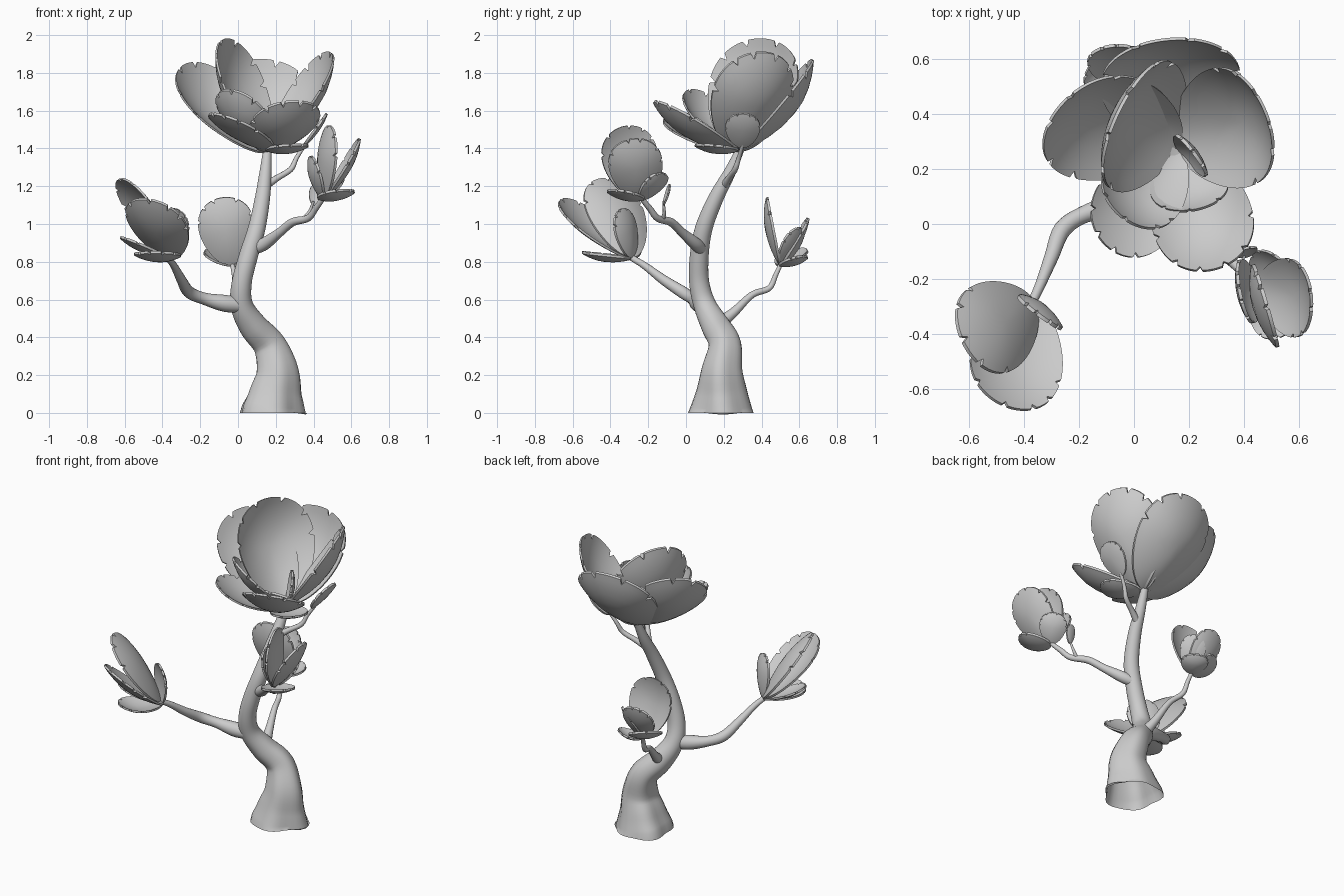
import bpy, bmesh, math, random
from mathutils import Vector as V

random.seed(4)


def finish(name, bm, angle=40):
    bmesh.ops.recalc_face_normals(bm, faces=bm.faces)
    me = bpy.data.meshes.new(name)
    bm.to_mesh(me)
    bm.free()
    ob = bpy.data.objects.new(name, me)
    bpy.context.collection.objects.link(ob)
    bpy.ops.object.select_all(action='DESELECT')
    ob.select_set(True)
    bpy.context.view_layer.objects.active = ob
    bpy.ops.object.shade_smooth_by_angle(angle=math.radians(angle))
    return ob


def spline(p, steps):
    # Catmull-Rom through 4D points (x, y, z, radius)
    p = [V(q) for q in p]
    p = [2 * p[0] - p[1]] + p + [2 * p[-1] - p[-2]]
    out = []
    for i in range(1, len(p) - 2):
        a, b, c, d = p[i - 1:i + 3]
        for k in range(steps):
            t = k / steps
            out.append(0.5 * (2 * b + (c - a) * t + (2 * a - 5 * b + 4 * c - d) * t * t
                              + (3 * b - a - 3 * c + d) * t ** 3))
    return out + [p[-2]]


def limb(name, pts, sides=16, steps=5, start=None, ridge=0.0):
    path = spline(pts, steps)
    bm = bmesh.new()
    rings = []
    ref = V((1, 0.2, 0))
    for i, q in enumerate(path):
        c = q.to_3d()
        t = (path[min(i + 1, len(path) - 1)].to_3d() - path[max(i - 1, 0)].to_3d()).normalized()
        if i == 0 and start:
            t = V(start)
        ref = (ref - t * ref.dot(t)).normalized()
        side = t.cross(ref)
        ring = []
        for k in range(sides):
            a = 2 * math.pi * k / sides
            amp = ridge * max(0, 1 - c.z / 0.6)
            r = q[3] * (1 + 0.7 * amp * math.cos(3 * a + 6 * c.z) + 0.6 * amp * math.cos(5 * a + 1 + 3 * c.z))
            ring.append(bm.verts.new(c + ref * math.cos(a) * r + side * math.sin(a) * r))
        rings.append(ring)
    for r0, r1 in zip(rings, rings[1:]):
        for k in range(sides):
            j = (k + 1) % sides
            bm.faces.new((r0[k], r0[j], r1[j], r1[k]))
    if not start:  # the trunk foot stays open
        bm.faces.new(rings[0])
    bm.faces.new(rings[-1])
    return finish(name, bm)


def petal(name, base, tip, side, width, axis, cup=0.17, thick=0.013):
    # spoon-shaped egg outline with narrow splits along the outer rim
    base, tip = V(base), V(tip)
    d = tip - base
    length = d.length
    d.normalize()
    s = V(side)
    s = (s - d * s.dot(d)).normalized()
    n = s.cross(d)
    if n.dot(V(axis)) < 0:
        n = -n
    N, scales = 112, (0.3, 0.55, 0.75, 0.88, 1.0)
    notch, k = set(), 32 + random.randint(0, 5)
    while k < 82:
        notch.add(k)
        k += random.randint(7, 13)
    bm = bmesh.new()
    rims = []
    for layer in (0, 1):
        def put(u, v, s2):
            h = -cup * width * (1 - s2) + (layer - 0.5) * thick
            return bm.verts.new(base + d * u * length + s * v * width + n * h)
        mid = put(0.55, 0, 0)
        prev = None
        for sc in scales:
            ring = []
            for k in range(N):
                a = 2 * math.pi * k / N
                u = (1 - math.cos(a)) / 2
                v = 0.5 * math.sin(a) * (1 - 0.22 * math.cos(a))
                m = 0.9 if sc == 1 and k in notch else sc
                ring.append(put(0.55 + (u - 0.55) * m, v * m, m * m))
            for k in range(N):
                j = (k + 1) % N
                if prev:
                    bm.faces.new((prev[k], prev[j], ring[j], ring[k]))
                else:
                    bm.faces.new((mid, ring[j], ring[k]))
            prev = ring
        rims.append(prev)
    for k in range(N):
        j = (k + 1) % N
        bm.faces.new((rims[0][k], rims[0][j], rims[1][j], rims[1][k]))
    return finish(name, bm)


def flower(name, base, axis, petals, cup=0.17):
    for i, (tip, side, w) in enumerate(petals):
        petal(f"{name}_petal_{i + 1}", base, tip, side, w, axis, cup)


# Trunk
limb("trunk", [(0.175, 0.19, 0, 0.173), (0.19, 0.19, 0.1, 0.14), (0.205, 0.19, 0.22, 0.110),
               (0.165, 0.205, 0.36, 0.086), (0.08, 0.155, 0.46, 0.075), (0.02, 0.10, 0.57, 0.06),
               (0.02, 0.07, 0.69, 0.053), (0.055, 0.07, 0.83, 0.05), (0.10, 0.095, 0.98, 0.046),
               (0.13, 0.16, 1.14, 0.04), (0.145, 0.23, 1.27, 0.032), (0.155, 0.285, 1.39, 0.022)],
     sides=32, start=(0, 0, 1), ridge=0.09)

# Branches and twigs
limb("left_branch", [(0.02, 0.085, 0.57, 0.04), (-0.07, 0.065, 0.58, 0.045), (-0.18, 0.035, 0.605, 0.032),
                     (-0.26, -0.02, 0.64, 0.032), (-0.30, -0.12, 0.705, 0.026), (-0.34, -0.22, 0.78, 0.019),
                     (-0.375, -0.295, 0.825, 0.016)])
limb("right_branch", [(0.075, 0.085, 0.865, 0.032), (0.14, 0.05, 0.895, 0.034), (0.22, -0.02, 0.955, 0.024),
                      (0.29, -0.08, 1.01, 0.022), (0.37, -0.15, 1.03, 0.018), (0.41, -0.19, 1.08, 0.016),
                      (0.45, -0.235, 1.135, 0.013)])
limb("back_branch", [(0.08, 0.16, 0.46, 0.04), (0.05, 0.25, 0.53, 0.026), (0.02, 0.35, 0.625, 0.018),
                     (-0.01, 0.44, 0.66, 0.016), (-0.02, 0.475, 0.73, 0.013), (-0.03, 0.5, 0.785, 0.012)])
limb("top_twig", [(0.14, 0.20, 1.20, 0.024), (0.21, 0.23, 1.245, 0.017), (0.28, 0.26, 1.29, 0.015),
                  (0.31, 0.28, 1.35, 0.012), (0.355, 0.30, 1.42, 0.009)], 10)
limb("small_twig", [(0.34, -0.125, 1.02, 0.014), (0.375, -0.115, 1.06, 0.009), (0.40, -0.12, 1.12, 0.006)], 10)
petal("top_leaf", (0.34, 0.30, 1.405), (0.47, 0.30, 1.585), (0, 1, 0), 0.18, (-1, 0, 1), 0.08)
petal("small_leaf", (0.40, -0.12, 1.10), (0.42, -0.085, 1.21), (1, 0.2, 0), 0.07, (0, -1, 1), 0.1, 0.009)

# Main flower at the top of the trunk: (tip, width direction, width)
flower("main_flower", (0.155, 0.275, 1.385), (0.03, -0.05, 1), [
    ((-0.055, 0.41, 1.98), (0.42, 0.9, 0), 0.50),
    ((0.48, 0.40, 1.91), (0.35, -0.9, 0), 0.44),
    ((-0.29, 0.40, 1.84), (0.25, 0.35, 0.12), 0.44),
    ((0.12, 0.67, 1.87), (1, 0.1, 0), 0.50),
    ((-0.05, 0.03, 1.71), (0.7, -0.6, 0.0), 0.31),
    ((0.31, -0.16, 1.65), (1, 0.3, 0), 0.36)], 0.2)
flower("main_flower_inner", (0.17, 0.26, 1.39), (0.03, -0.05, 1), [
    ((0.22, 0.05, 1.56), (1, 0.1, 0), 0.28),
    ((0.23, 0.24, 1.62), (0.6, -0.8, 0), 0.18),
    ((0.33, 0.08, 1.42), (1, 0.8, 0), 0.22),
    ((-0.10, -0.08, 1.58), (0.8, -0.5, -0.22), 0.32)], 0.13)

# Left front flower
flower("left_flower", (-0.365, -0.285, 0.82), (-0.4, -0.4, 0.7), [
    ((-0.47, -0.66, 1.13), (1, -0.2, -0.3), 0.34),
    ((-0.615, -0.44, 1.24), (0.5, -0.85, -0.1), 0.33),
    ((-0.325, -0.345, 1.08), (0.15, -0.11, 0), 0.19),
    ((-0.47, -0.54, 0.85), (1, -0.2, 0), 0.24),
    ((-0.62, -0.36, 0.93), (0.2, -1, 0), 0.18)], 0.13)

# Right front flower
flower("right_flower", (0.45, -0.235, 1.13), (0.25, -0.15, 0.85), [
    ((0.645, -0.29, 1.45), (0.1, -1, 0), 0.28),
    ((0.495, -0.34, 1.515), (0.28, -0.96, 0), 0.30),
    ((0.385, -0.25, 1.36), (0.2, -1, 0), 0.23),
    ((0.52, -0.12, 1.27), (-0.6, 0.6, 0), 0.16),
    ((0.57, -0.39, 1.18), (1, 0.8, 0), 0.20)], 0.13)

# Back flower
flower("back_flower", (-0.03, 0.5, 0.78), (-0.05, 0.35, 0.9), [
    ((-0.085, 0.43, 1.14), (1, 0, 0), 0.29),
    ((-0.09, 0.645, 1.03), (1, 0.1, 0), 0.20),
    ((0.04, 0.60, 0.98), (0.6, -0.5, 0), 0.15),
    ((-0.14, 0.60, 0.87), (0.7, 0.6, 0), 0.20),
    ((0.04, 0.63, 0.83), (0.8, -0.5, 0), 0.16)], 0.13)
